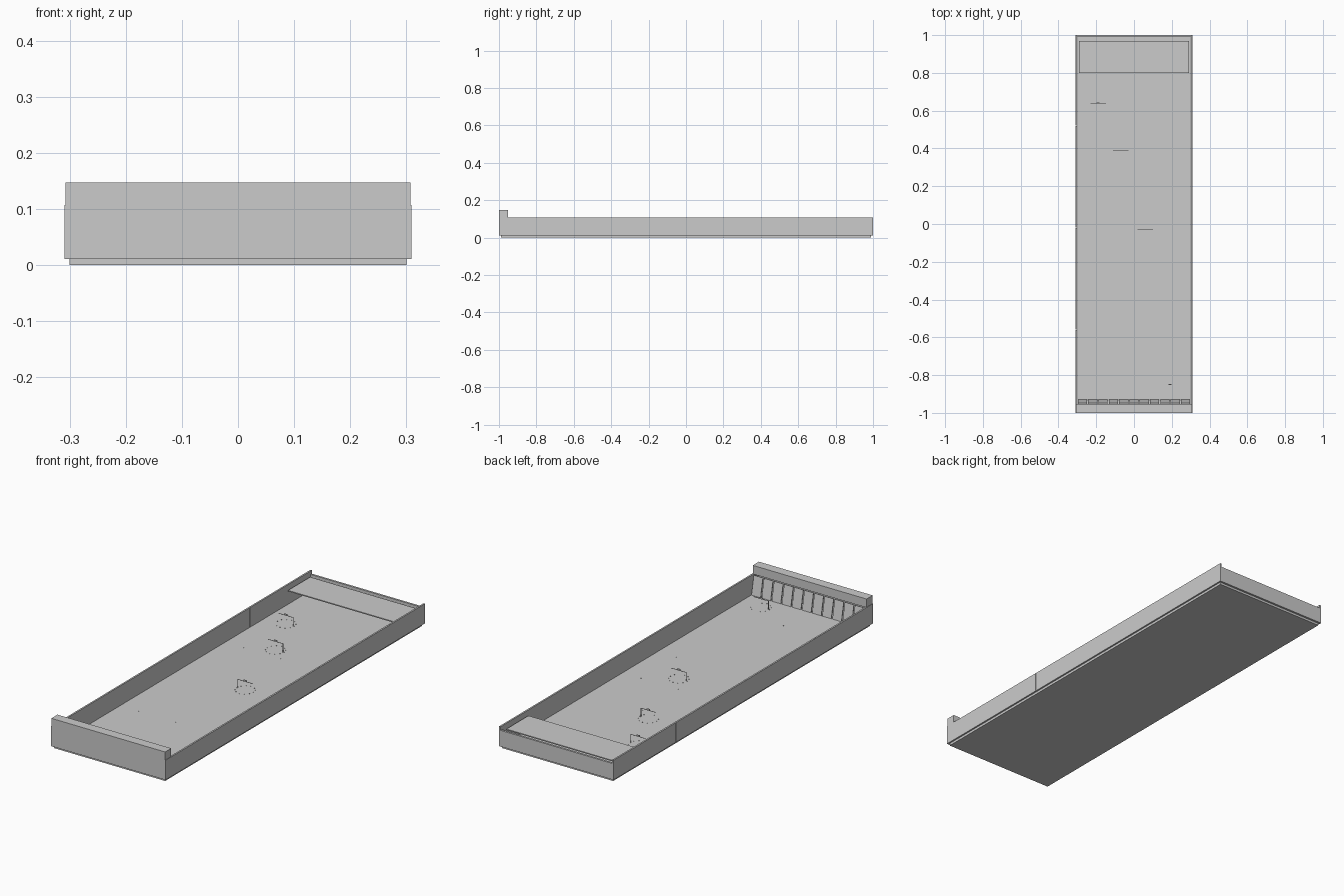
import bpy
import math

if "Cube" in bpy.data.objects:
    bpy.data.objects.remove(bpy.data.objects["Cube"])


def box(name, x0, x1, y0, y1, z0, z1, rot_x=0.0):
    bpy.ops.mesh.primitive_cube_add(
        size=1, location=((x0 + x1) / 2, (y0 + y1) / 2, (z0 + z1) / 2))
    o = bpy.context.object
    o.name = name
    o.scale = (x1 - x0, y1 - y0, z1 - z0)
    o.rotation_euler.x = rot_x
    return o


def cyl(name, r, h, loc, verts=8):
    bpy.ops.mesh.primitive_cylinder_add(vertices=verts, radius=r, depth=h, location=loc)
    bpy.context.object.name = name


FLOOR = 0.012
WALL = 0.107
GAP = 0.001

# Floor slab
box("floor_slab", -0.30, 0.30, -0.99, 0.99, 0, FLOOR)

# Side walls, made of butted boards with staggered seams
for side, seams in ((-1, (-1, -0.56, -0.02, 0.52, 1)), (1, (-1, -0.35, 0.19, 0.73, 1))):
    xs = sorted((side * 0.301, side * 0.309))
    for a, b in zip(seams, seams[1:]):
        box("side_wall_board", xs[0], xs[1], a + GAP / 2, b - GAP / 2, FLOOR - 0.001, WALL)

# Lower back wall and the shelf in front of it
box("back_wall", -0.301, 0.301, 0.99, 1.0, FLOOR - 0.001, 0.09)
box("back_shelf", -0.29, 0.29, 0.80, 0.97, 0.083, 0.088)

# Front plate with overhanging top bar
box("front_plate", -0.307, 0.307, -1.0, -0.99, FLOOR - 0.001, 0.147)
box("front_top_bar", -0.307, 0.307, -0.99, -0.953, 0.105, 0.147)

# Row of leaning slats under the bar
PITCH = 0.6 / 11
lean = math.atan2(0.018, 0.09)
for i in range(11):
    x = -0.30 + PITCH * i
    box("front_slat", x + 0.003, x + PITCH - 0.003, -0.943, -0.938, FLOOR, 0.104, lean)

# Small one-legged wire gates, each with a knob and a ring of pins
gates = ((0.06, -0.03, -1), (-0.07, 0.39, 1), (-0.19, 0.64, 1), (0.19, -0.85, -1))
for gx, gy, leg in gates:
    top = 0.055
    px = gx + leg * 0.04
    box("gate_leg", px - 0.001, px + 0.001, gy - 0.001, gy + 0.001, FLOOR, top)
    box("gate_arm", gx - 0.04, gx + 0.04, gy - 0.001, gy + 0.001, top - 0.002, top)
    box("gate_knob", gx - 0.008, gx + 0.008, gy - 0.002, gy + 0.002, top, top + 0.006)
    for k in range(12):
        t = math.tau * k / 12
        cyl("gate_pin", 0.0015, 0.002,
            (gx + 0.045 * math.cos(t), gy + 0.045 * math.sin(t), FLOOR + 0.001), 6)

# Fixing heads spread over the floor
for x in (-0.2, 0, 0.2):
    for j in range(6):
        cyl("floor_nail", 0.002, 0.001, (x, -0.75 + 0.27 * j, FLOOR + 0.0005))
